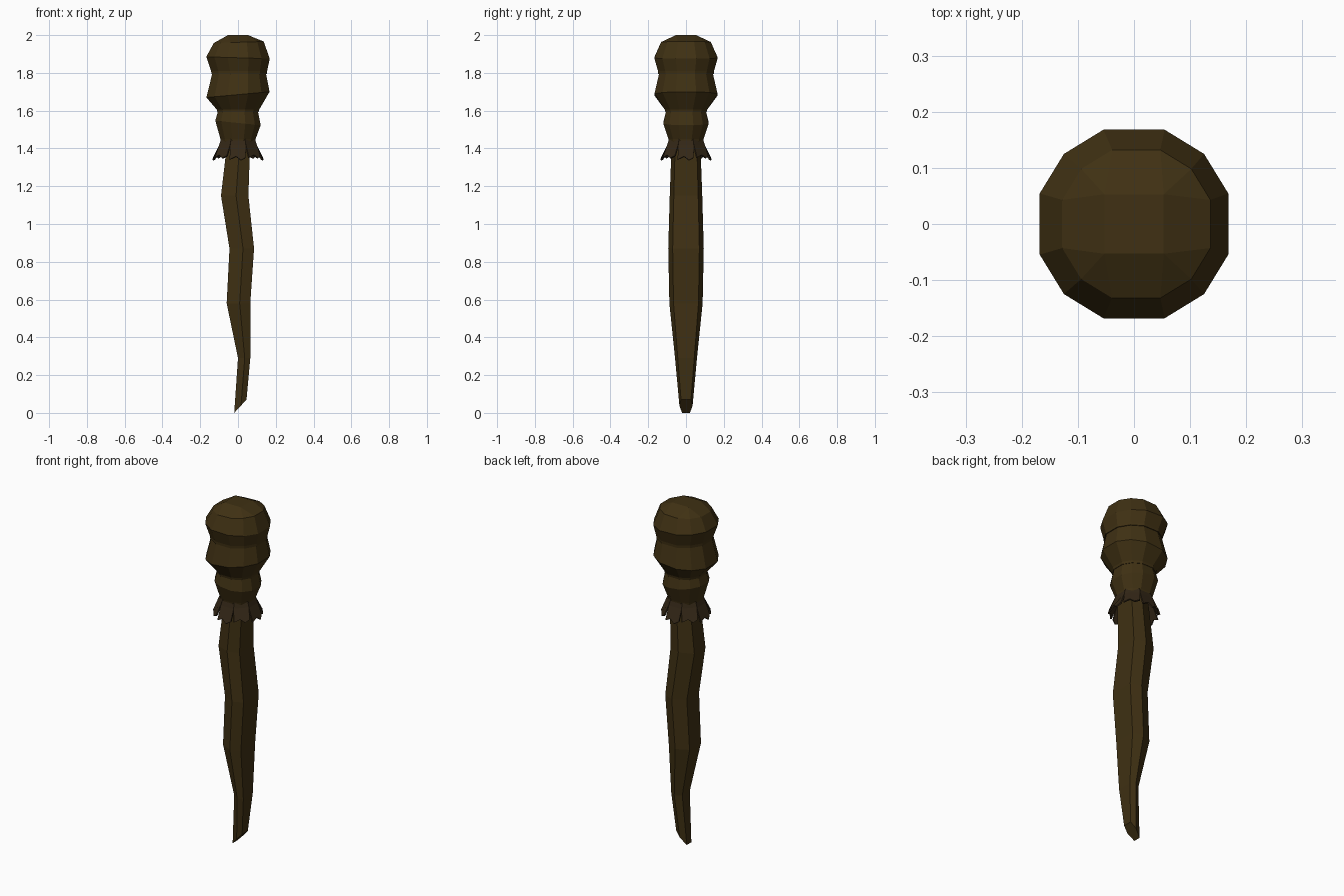
import bpy, bmesh, math
from mathutils import Vector

cube = bpy.data.objects.get("Cube")
if cube:
    bpy.data.objects.remove(cube, do_unlink=True)


def material(name, rgb):
    m = bpy.data.materials.new(name)
    m.use_nodes = True
    m.diffuse_color = (*rgb, 1)
    bsdf = next(n for n in m.node_tree.nodes if n.type == 'BSDF_PRINCIPLED')
    bsdf.inputs["Base Color"].default_value = (*rgb, 1)
    return m


wood = material("dark brown wood", (0.05, 0.03, 0.0065))
bark = material("darker brown bark", (0.033, 0.02, 0.008))


def finish(bm, name, mat):
    bmesh.ops.remove_doubles(bm, verts=bm.verts, dist=0.0005)
    mesh = bpy.data.meshes.new(name)
    bm.to_mesh(mesh)
    bm.free()
    mesh.materials.append(mat)
    obj = bpy.data.objects.new(name, mesh)
    bpy.context.collection.objects.link(obj)
    return obj


def loft(name, rings, mat):
    """Skin a stack of equal rings and close both ends."""
    bm = bmesh.new()
    loops = [[bm.verts.new(p) for p in ring] for ring in rings]
    for low, high in zip(loops, loops[1:]):
        n = len(low)
        for i in range(n):
            j = (i + 1) % n
            bm.faces.new((low[i], low[j], high[j], high[i]))
    bm.faces.new(loops[0][::-1])
    bm.faces.new(loops[-1])
    bmesh.ops.remove_doubles(bm, verts=bm.verts, dist=0.0005)
    bmesh.ops.recalc_face_normals(bm, faces=bm.faces)
    return finish(bm, name, mat)


def head_ring(z, half, tilt=0.0, shift=0.0):
    """Twelve-sided ring with flat sides facing the axes."""
    r = half / math.cos(math.radians(18))
    pts = []
    for quarter in range(4):
        for a in (18, 45, 72):
            t = math.radians(a + 90 * quarter)
            x = r * math.cos(t)
            pts.append((x + shift, r * math.sin(t), z + tilt * x))
    return pts


def crown_ring(z, half):
    """Square top whose corners each gather three side points."""
    return [(sx * half, sy * half, z)
            for sx, sy in ((1, 1), (-1, 1), (-1, -1), (1, -1))
            for _ in range(3)]


# Head: three bulging tiers with a small lip between them
loft("head_top", [head_ring(1.795, 0.147, 0, 0.006), head_ring(1.81, 0.148, 0, 0.006),
                  head_ring(1.88, 0.168, -0.03), head_ring(1.962, 0.132, 0.03, 0.004),
                  crown_ring(2.0, 0.053)], wood)
loft("head_middle", [head_ring(1.592, 0.109), head_ring(1.605, 0.112),
                     head_ring(1.685, 0.167, 0.09), head_ring(1.802, 0.141, 0, 0.006)], wood)
loft("head_neck", [head_ring(1.435, 0.09), head_ring(1.45, 0.093),
                   head_ring(1.535, 0.12, -0.1), head_ring(1.6, 0.105)], wood)

# Handle: crooked six-sided stick, each row is z, left x, right x, half depth, tilt
SECTION = [(1, -0.75), (1, 0.75), (0.1, 1), (-1, 0.6), (-1, -0.6), (0.1, -1)]
ROWS = [(0.035, -0.02, 0.045, 0.035, 0.035), (0.29, 0.0, 0.065, 0.058, 0),
        (0.58, -0.06, 0.065, 0.088, 0), (0.87, -0.045, 0.085, 0.094, 0),
        (1.15, -0.09, 0.055, 0.086, 0), (1.45, -0.055, 0.065, 0.075, 0)]
loft("handle", [[((a + b) / 2 + u * (b - a) / 2, v * d, z + u * t) for u, v in SECTION]
                for z, a, b, d, t in ROWS], wood)

# Skirt: eight ragged flaps flaring out below the neck
bm = bmesh.new()
FLAP = [(-1, 0), (-1, 0.3), (-0.85, 1), (-0.2, 0.85), (0.3, 1.03), (0.8, 0.9), (1, 0.3), (1, 0)]
for k in range(8):
    mid = math.radians(45 * k)
    drop = 0.108 if k % 2 == 0 else 0.098
    verts = []
    for u, v in FLAP:
        t = mid + u * math.radians(22.5)
        r = 0.096 + 0.04 * v
        verts.append(bm.verts.new((r * math.cos(t), r * math.sin(t), 1.45 - drop * v)))
    bm.faces.new((verts[0], verts[7], verts[6], verts[1]))
    bm.faces.new((verts[1], verts[6], verts[5], verts[4], verts[3], verts[2]))
for f in bm.faces:
    f.normal_update()
    if f.normal.dot(Vector((*f.calc_center_median().xy, 0))) < 0:
        f.normal_flip()
skirt = finish(bm, "bark_skirt", bark)
thick = skirt.modifiers.new("thickness", 'SOLIDIFY')
thick.thickness = 0.008
thick.offset = -1
